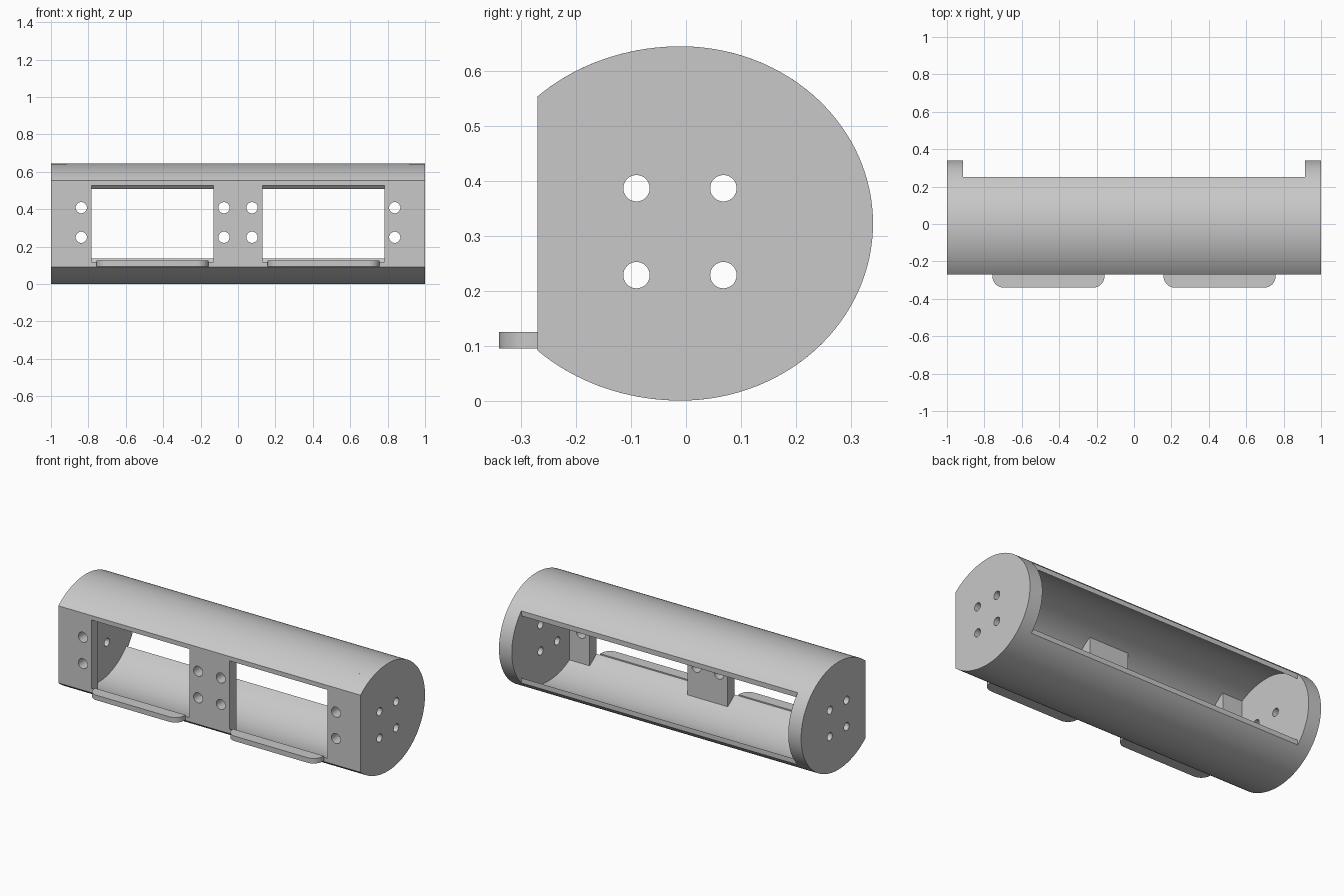
import bpy, bmesh
from math import acos, cos, sin, pi
from mathutils import Vector, Matrix

if "Cube" in bpy.data.objects:
    bpy.data.objects.remove(bpy.data.objects["Cube"], do_unlink=True)

grey = bpy.data.materials.new("plain grey")
grey.use_nodes = True
grey.diffuse_color = (0.58, 0.58, 0.58, 1)
grey.node_tree.nodes["Principled BSDF"].inputs["Base Color"].default_value = grey.diffuse_color

FRONT, BACK = -0.27, 0.25      # flat front and rear opening
MID_Y, MID_Z = -0.01, 0.322    # centre of the rounded section
WALL, CAP = 0.02, 0.915        # shell thickness, inner face of the end caps


def arc(inset, y0, y1, steps=40):
    """Upper outline from y0 to y1 as (y, z) points."""
    def radius(y):
        return (0.373 if y < MID_Y else 0.35) - inset
    a0 = acos((y0 - MID_Y) / radius(y0))
    a1 = acos(max(-1, min(1, (y1 - MID_Y) / radius(y1))))
    points = []
    for i in range(steps + 1):
        a = a0 + (a1 - a0) * i / steps
        r = (0.373 if cos(a) < 0 else 0.35) - inset
        points.append((MID_Y + r * cos(a), MID_Z + (0.322 - inset) * sin(a)))
    return points


def flip(points):
    return [(y, 2 * MID_Z - z) for y, z in reversed(points)]


def prism(name, corners, direction):
    """Extrude a closed flat outline into a solid."""
    bm = bmesh.new()
    face = bm.faces.new([bm.verts.new(c) for c in corners])
    out = bmesh.ops.extrude_face_region(bm, geom=[face], use_keep_orig=True)
    bmesh.ops.translate(bm, vec=direction,
                        verts=[g for g in out["geom"] if isinstance(g, bmesh.types.BMVert)])
    bmesh.ops.recalc_face_normals(bm, faces=bm.faces)
    return add(name, bm)


def add(name, bm):
    mesh = bpy.data.meshes.new(name)
    bm.to_mesh(mesh)
    bm.free()
    obj = bpy.data.objects.new(name, mesh)
    bpy.context.collection.objects.link(obj)
    mesh.materials.append(grey)
    return obj


def along_x(name, outline, x0, x1):
    return prism(name, [(x0, y, z) for y, z in outline], Vector((x1 - x0, 0, 0)))


def drill(obj, centres, radius, axis):
    """Cut round holes through a part."""
    bm = bmesh.new()
    turn = Matrix.Rotation(pi / 2, 4, "Y" if axis == "X" else "X")
    for c in centres:
        bmesh.ops.create_cone(bm, cap_ends=True, segments=32, radius1=radius, radius2=radius,
                              depth=0.4, matrix=Matrix.Translation(c) @ turn)
    cutter = add("hole_cutter", bm)
    cutter.hide_render = True
    mod = obj.modifiers.new("holes", "BOOLEAN")
    mod.operation, mod.solver, mod.object = "DIFFERENCE", "EXACT", cutter
    activate(obj)
    bpy.ops.object.modifier_apply(modifier=mod.name)
    bpy.data.objects.remove(cutter, do_unlink=True)


def activate(obj):
    bpy.ops.object.select_all(action="DESELECT")
    obj.select_set(True)
    bpy.context.view_layer.objects.active = obj


parts = []

# Curved upper and lower shells, open at the back
section = arc(0, FRONT, BACK) + arc(WALL, FRONT, BACK)[::-1]
parts.append(along_x("upper_shell", section, -CAP, CAP))
parts.append(along_x("lower_shell", flip(section), -CAP, CAP))

# Front mounting blocks that fit between the shells
top = arc(WALL, FRONT, -0.205, 6)
block = top + flip(top)
hole_z = (0.25, 0.408)
for name, x0, x1, hole_x in (("middle_block", -0.132, 0.132, (-0.075, 0.075)),
                             ("left_block", 0.782, CAP, (0.838,)),
                             ("right_block", -CAP, -0.782, (-0.838,))):
    obj = along_x(name, block, x0, x1)
    drill(obj, [(x, FRONT, z) for x in hole_x for z in hole_z], 0.03, "Y")
    parts.append(obj)

# End caps with four holes each
upper = arc(0, FRONT, 0.34, 48)
cap_outline = upper + flip(upper)
for side, name in ((1, "left_end_cap"), (-1, "right_end_cap")):
    obj = along_x(name, cap_outline, side * CAP, side)
    drill(obj, [(side * 0.96, y, z) for y in (-0.09, 0.068) for z in (0.228, 0.386)], 0.024, "X")
    parts.append(obj)

# Rounded ledges below the front windows
R = 0.06
for side, name in ((1, "left_ledge"), (-1, "right_ledge")):
    outline = [(0.158, FRONT)]
    for cx, start in ((0.158 + R, pi), (0.757 - R, 1.5 * pi)):
        for i in range(11):
            a = start + i * pi / 20
            outline.append((cx + R * cos(a), -0.34 + R + R * sin(a)))
    outline.append((0.757, FRONT))
    parts.append(prism(name, [(side * x, y, 0.095) for x, y in outline], Vector((0, 0, 0.03))))

for obj in parts:
    activate(obj)
    bpy.ops.object.shade_smooth_by_angle(angle=0.5)
